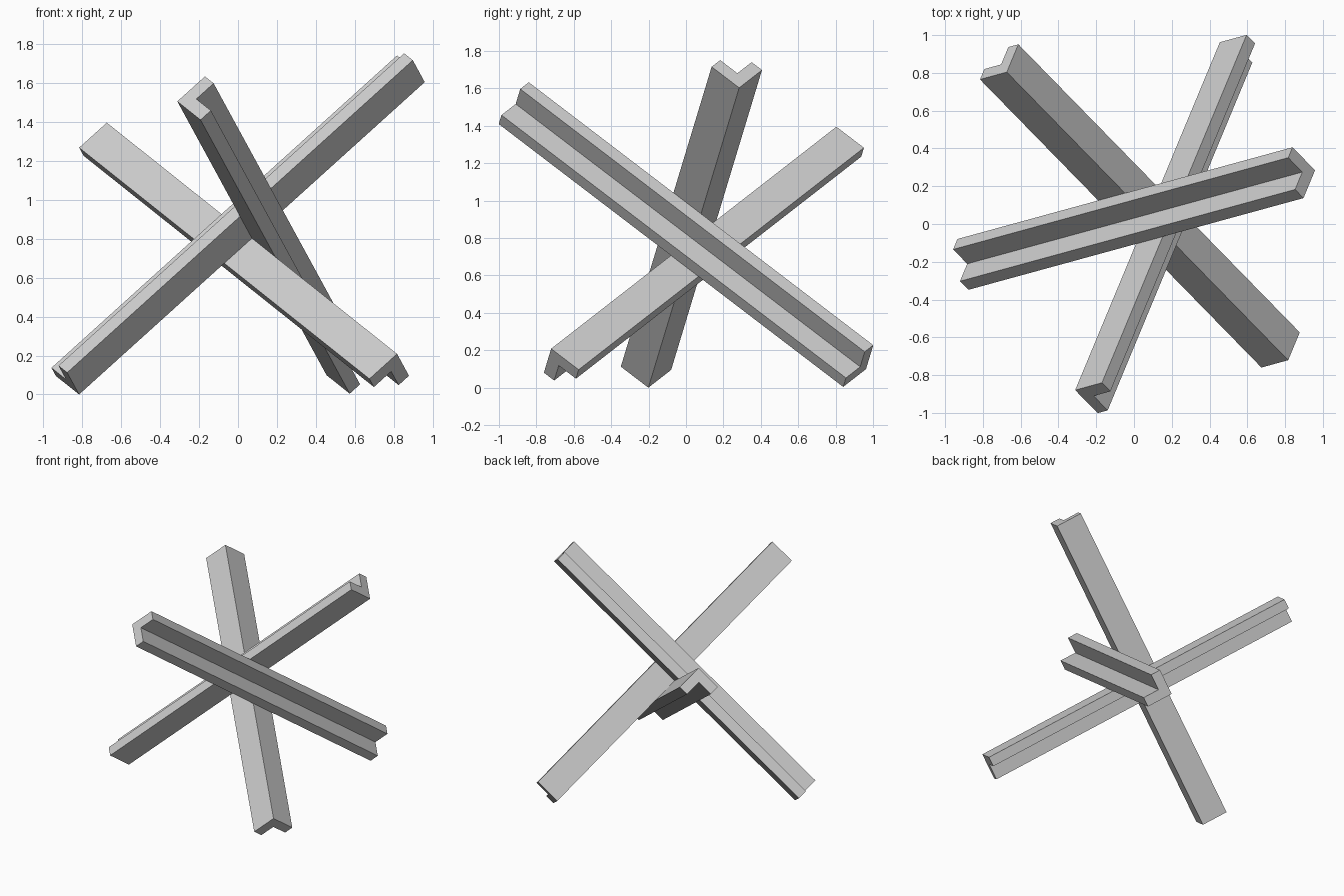
import bpy
from mathutils import Vector, Matrix

if "Cube" in bpy.data.objects:
    bpy.data.objects.remove(bpy.data.objects["Cube"])

HALF = 1.22           # half length of a beam
W, T = 0.195, 0.073   # width of the beam and thickness of its L arms

# three perpendicular beam directions meeting at one point
a = Vector((0.727, 0.199, 0.657)).normalized()
b = Vector((0.608, -0.626, -0.489))
b = (b - a * b.dot(a)).normalized()
c = a.cross(b)
centre = Vector((0.0715, 0.0415, HALF * a.z))

# L profile with its outer corner on the beam axis
PROFILE = [(0, 0), (W, 0), (W, T), (T, T), (T, W), (0, W)]


def beam(name, along, u, v):
    """L-section beam extruded along one direction; arms point along u and v."""
    if u.cross(v).dot(along) < 0:
        u, v = v, u
    n = len(PROFILE)
    verts = [u * p + v * q + along * s for s in (-HALF, HALF) for p, q in PROFILE]
    faces = [list(range(n))[::-1], list(range(n, 2 * n))]
    faces += [(i, (i + 1) % n, (i + 1) % n + n, i + n) for i in range(n)]
    mesh = bpy.data.meshes.new(name)
    mesh.from_pydata(verts, [], faces)
    obj = bpy.data.objects.new(name, mesh)
    obj.matrix_world = Matrix.Translation(centre)
    bpy.context.collection.objects.link(obj)


# each beam occupies its own quadrant, so the three only touch
beam("rising_beam", a, -b, -c)
beam("falling_beam", b, -a, c)
beam("cross_beam", c, a, b)
